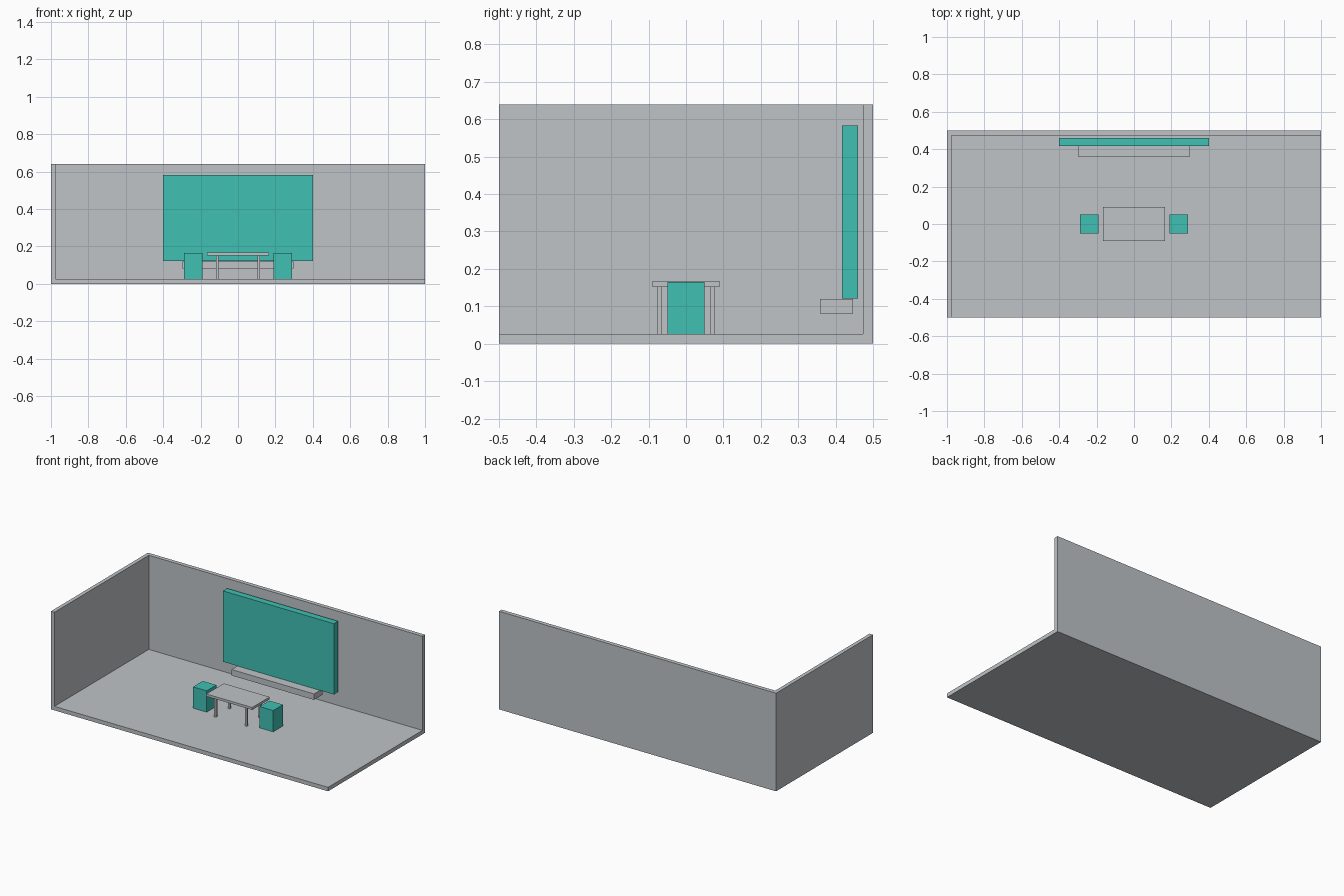
import bpy
import bmesh
from mathutils import Vector

if "Cube" in bpy.data.objects:
    bpy.data.objects.remove(bpy.data.objects["Cube"])


def make_material(name, rgb):
    mat = bpy.data.materials.new(name)
    mat.diffuse_color = (*rgb, 1.0)
    mat.use_nodes = True
    mat.node_tree.nodes["Principled BSDF"].inputs["Base Color"].default_value = mat.diffuse_color
    return mat


GREY = make_material("light grey", (0.52, 0.55, 0.57))
TEAL = make_material("teal", (0.05, 0.53, 0.45))


def box(name, lo, hi, mat):
    """Axis-aligned box between two opposite corners."""
    lo, hi = Vector(lo), Vector(hi)
    centre, size = (lo + hi) / 2, hi - lo
    bm = bmesh.new()
    bmesh.ops.create_cube(bm, size=1.0)
    bmesh.ops.scale(bm, vec=size, verts=bm.verts)
    mesh = bpy.data.meshes.new(name)
    bm.to_mesh(mesh)
    bm.free()
    mesh.materials.append(mat)
    obj = bpy.data.objects.new(name, mesh)
    obj.location = centre
    bpy.context.collection.objects.link(obj)
    return obj


FLOOR = 0.026   # top of the floor slab
WALL = 0.64     # top of the walls

# Room shell: floor, back wall and left wall
box("floor", (-1, -0.5, 0), (1, 0.5, FLOOR), GREY)
box("back_wall", (-1, 0.473, FLOOR), (1, 0.5, WALL), GREY)
box("left_wall", (-1, -0.5, FLOOR), (-0.975, 0.473, WALL), GREY)

# Wall panel with a shelf beneath it
box("wall_panel", (-0.4, 0.417, 0.121), (0.4, 0.46, 0.583), TEAL)
box("shelf", (-0.298, 0.358, 0.081), (0.298, 0.447, 0.12), GREY)

# Table
box("table_top", (-0.165, -0.09, 0.151), (0.165, 0.09, 0.167), GREY)
R = 0.0065
for sx in (-1, 1):
    for sy in (-1, 1):
        x, y = sx * 0.111, sy * 0.071
        box("table_leg", (x - R, y - R, FLOOR), (x + R, y + R, 0.151), GREY)

# Block stools at both ends of the table
for side in (-1, 1):
    x = side * 0.24
    box("stool", (x - 0.049, -0.05, FLOOR), (x + 0.049, 0.05, 0.165), TEAL)
